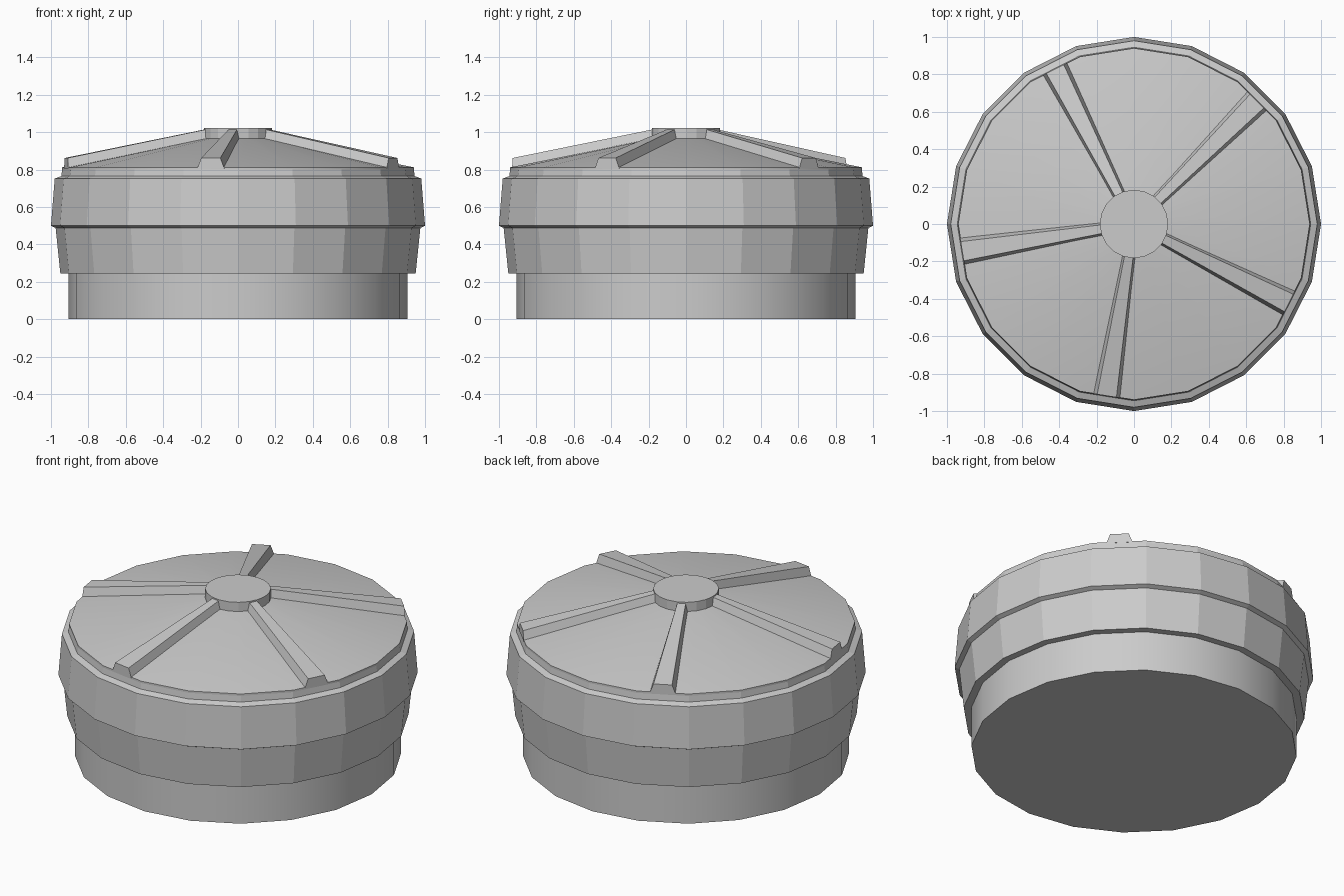
import bpy, bmesh, math
from mathutils import Matrix

if "Cube" in bpy.data.objects:
    bpy.data.objects.remove(bpy.data.objects["Cube"])

SIDES = 20


def add_object(name, bm, smooth=False):
    bmesh.ops.recalc_face_normals(bm, faces=bm.faces)
    mesh = bpy.data.meshes.new(name)
    bm.to_mesh(mesh)
    bm.free()
    ob = bpy.data.objects.new(name, mesh)
    bpy.context.collection.objects.link(ob)
    if smooth:
        bpy.ops.object.select_all(action='DESELECT')
        ob.select_set(True)
        bpy.context.view_layer.objects.active = ob
        bpy.ops.object.shade_smooth_by_angle(angle=math.radians(30))
    return ob


def lathe(name, profile, smooth=False):
    """Turn (radius, z) points into a closed 20-sided solid."""
    bm = bmesh.new()
    rings = []
    for r, z in profile:
        rings.append([bm.verts.new((r * math.cos(math.tau * i / SIDES),
                                    r * math.sin(math.tau * i / SIDES), z))
                      for i in range(SIDES)])
    for a, b in zip(rings, rings[1:]):
        for i in range(SIDES):
            j = (i + 1) % SIDES
            bm.faces.new((a[i], a[j], b[j], b[i]))
    bm.faces.new(rings[0])
    bm.faces.new(rings[-1])
    return add_object(name, bm, smooth)


# Plain lower drum
lathe("base", [(0.907, 0), (0.907, 0.26)], smooth=True)

# Faceted two-tier grip band with overhanging lip and top collar
lathe("grip_band", [(0.90, 0.245), (0.95, 0.245), (0.975, 0.488), (1.0, 0.50),
                    (0.98, 0.752), (0.945, 0.765), (0.94, 0.80)])

# Shallow conical lid
lathe("lid", [(0.94, 0.79), (0.94, 0.812), (0.17, 0.968)], smooth=True)

# Central hub
lathe("hub", [(0.183, 0.95), (0.183, 1.022)])

# Five tapering ribs radiating over the lid
for k in range(5):
    bm = bmesh.new()
    # Each end: radius, bottom z, bottom half width, top z, top half width
    ends = [(0.15, 0.955, 0.036, 1.02, 0.022), (0.93, 0.806, 0.073, 0.862, 0.052)]
    a, b = [[bm.verts.new((r, y, z)) for y, z in
             ((-wb, zb), (wb, zb), (wt, zt), (-wt, zt))]
            for r, zb, wb, zt, wt in ends]
    for i in range(4):
        j = (i + 1) % 4
        bm.faces.new((a[i], a[j], b[j], b[i]))
    bm.faces.new(a)
    bm.faces.new(b)
    bm.transform(Matrix.Rotation(math.radians(45 + 72 * k), 4, 'Z'))
    add_object(f"rib_{k + 1}", bm)
